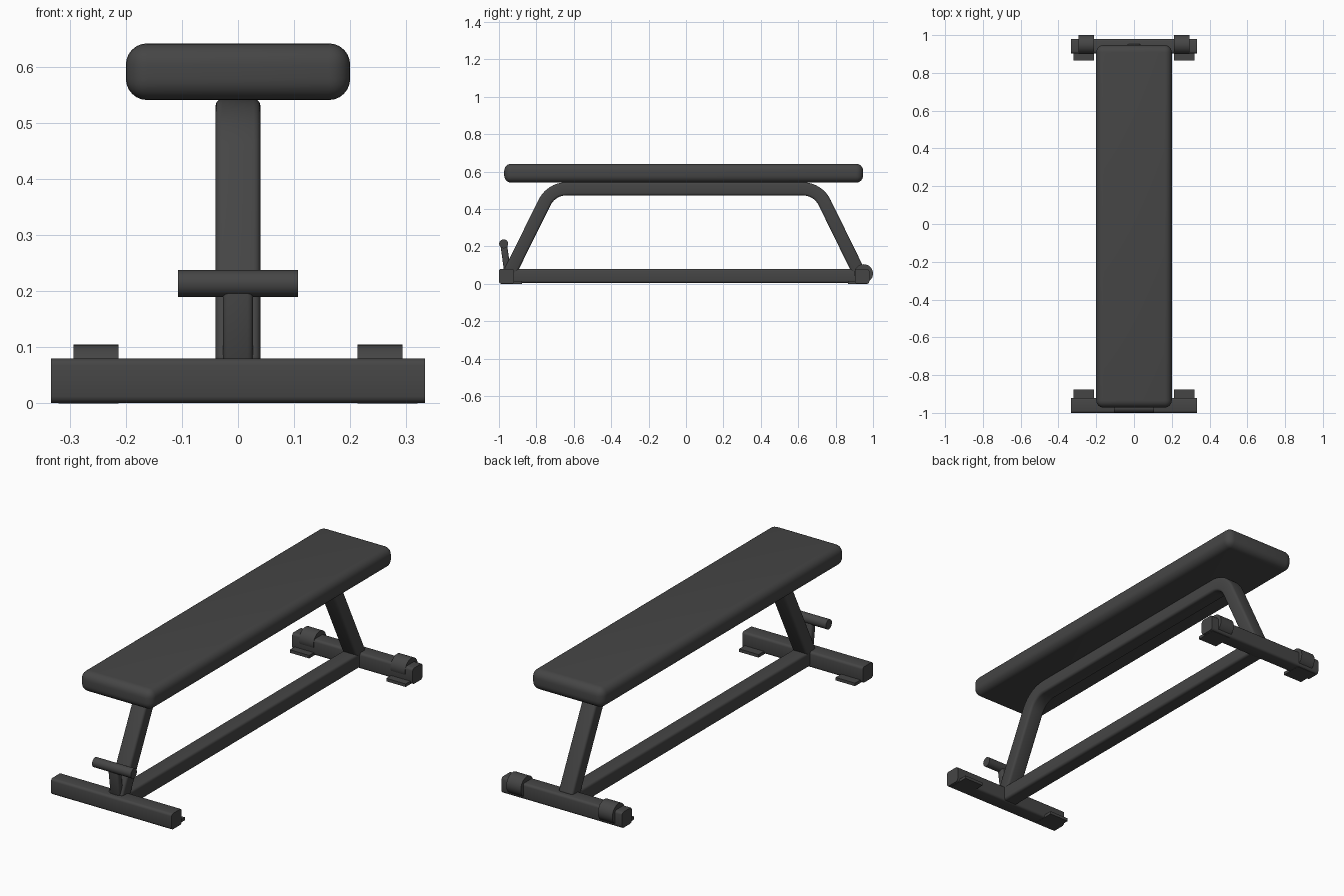
import bpy, bmesh, math
from mathutils import Vector, Matrix

if "Cube" in bpy.data.objects:
    bpy.data.objects.remove(bpy.data.objects["Cube"])

mat = bpy.data.materials.new("charcoal grey")
mat.diffuse_color = (0.06, 0.06, 0.06, 1)
mat.use_nodes = True
mat.node_tree.nodes["Principled BSDF"].inputs["Base Color"].default_value = mat.diffuse_color


def finish(name, bm, bevel=0.0, segs=3):
    bmesh.ops.recalc_face_normals(bm, faces=bm.faces)
    me = bpy.data.meshes.new(name)
    bm.to_mesh(me)
    bm.free()
    me.materials.append(mat)
    ob = bpy.data.objects.new(name, me)
    bpy.context.collection.objects.link(ob)
    bpy.ops.object.select_all(action='DESELECT')
    ob.select_set(True)
    bpy.context.view_layer.objects.active = ob
    if bevel:
        m = ob.modifiers.new("Bevel", 'BEVEL')
        m.width, m.segments = bevel, segs
        m.limit_method, m.angle_limit = 'ANGLE', math.radians(40)
        bpy.ops.object.modifier_apply(modifier=m.name)
    bpy.ops.object.shade_smooth_by_angle(angle=math.radians(35))
    return ob


def box(name, x, y, z, bevel=0.0, segs=3, along=None):
    """Box from ranges; 'along' bevels only the edges parallel to that axis."""
    bm = bmesh.new()
    bmesh.ops.create_cube(bm, size=1)
    for v in bm.verts:
        v.co = Vector([(r[0] + r[1]) / 2 + c * (r[1] - r[0]) for r, c in zip((x, y, z), v.co)])
    if along is not None:
        edges = [e for e in bm.edges
                 if abs((e.verts[0].co - e.verts[1].co).normalized()[along]) > 0.9]
        bmesh.ops.bevel(bm, geom=edges, offset=bevel, segments=segs, profile=0.5, affect='EDGES')
        bevel = 0
    return finish(name, bm, bevel, segs)


def rod(name, centre, radius, length, sides=32):
    """Cylinder lying along x."""
    bm = bmesh.new()
    bmesh.ops.create_cone(bm, cap_ends=True, segments=sides, radius1=radius, radius2=radius, depth=length,
                          matrix=Matrix.Translation(centre) @ Matrix.Rotation(math.pi / 2, 4, 'Y'))
    return finish(name, bm)


def fillet(a, c, b, r, n=10):
    """Arc of radius r rounding corner c, as (point, normal) pairs."""
    d1, d2 = (c - a).normalized(), (b - c).normalized()
    turn = d1.angle(d2)
    start = c - d1 * r * math.tan(turn / 2)
    inward = Vector((d1.y, -d1.x))
    centre = start + inward * r
    out = []
    for i in range(n + 1):
        nrm = Matrix.Rotation(-turn * i / n, 2) @ -inward
        out.append((centre + nrm * r, nrm))
    return out


# padded seat
box("seat_pad", (-0.2, 0.2), (-0.972, 0.947), (0.541, 0.642), 0.038, 6)

# bent tube that forms both legs and the seat support
P = [Vector(p) for p in ((-0.942, 0.06), (-0.72, 0.508), (0.705, 0.508), (0.925, 0.06))]
path = fillet(P[0], P[1], P[2], 0.13) + fillet(P[1], P[2], P[3], 0.13)
path = [(P[0], path[0][1])] + path + [(P[3], path[-1][1])]
h = 0.035
outline = [p + n * h for p, n in path] + [p - n * h for p, n in reversed(path)]
bm = bmesh.new()
k = len(path)
rings = [[bm.verts.new((x, q.x, q.y)) for q in outline] for x in (-0.04, 0.04)]
m = len(outline)
for i in range(m):
    j = (i + 1) % m
    bm.faces.new((rings[0][i], rings[0][j], rings[1][j], rings[1][i]))
for r in rings:
    for i in range(k - 1):
        bm.faces.new((r[i], r[i + 1], r[m - 2 - i], r[m - 1 - i]))
finish("leg_frame", bm, 0.012, 3)

# floor rail and cross bars
box("floor_rail", (-0.04, 0.04), (-0.93, 0.92), (0.005, 0.08), 0.012, 3, along=1)
box("front_crossbar", (-0.333, 0.333), (-1.0, -0.92), (0.001, 0.08), 0.012, 3, along=0)
box("rear_crossbar", (-0.333, 0.333), (0.903, 0.98), (0.001, 0.08), 0.012, 3, along=0)

# foot plates and wheels on both sides
for s, side in ((-1, "left"), (1, "right")):
    xs = sorted((s * 0.213, s * 0.32))
    box("front_foot_" + side, xs, (-0.99, -0.877), (0, 0.015))
    box("rear_foot_" + side, xs, (0.866, 0.97), (0, 0.015))
    rod("wheel_" + side, (s * 0.253, 0.95, 0.055), 0.05, 0.08)

# lifting handle
rod("handle_grip", (0, -0.975, 0.214), 0.024, 0.214)
bm = bmesh.new()
bmesh.ops.create_cube(bm, size=1)
for v in bm.verts:
    t = v.co.z + 0.5
    v.co = Vector((v.co.x * 0.054, -0.955 - 0.02 * t + v.co.y * 0.036, 0.07 + 0.142 * t))
finish("handle_stem", bm, 0.01, 3)
